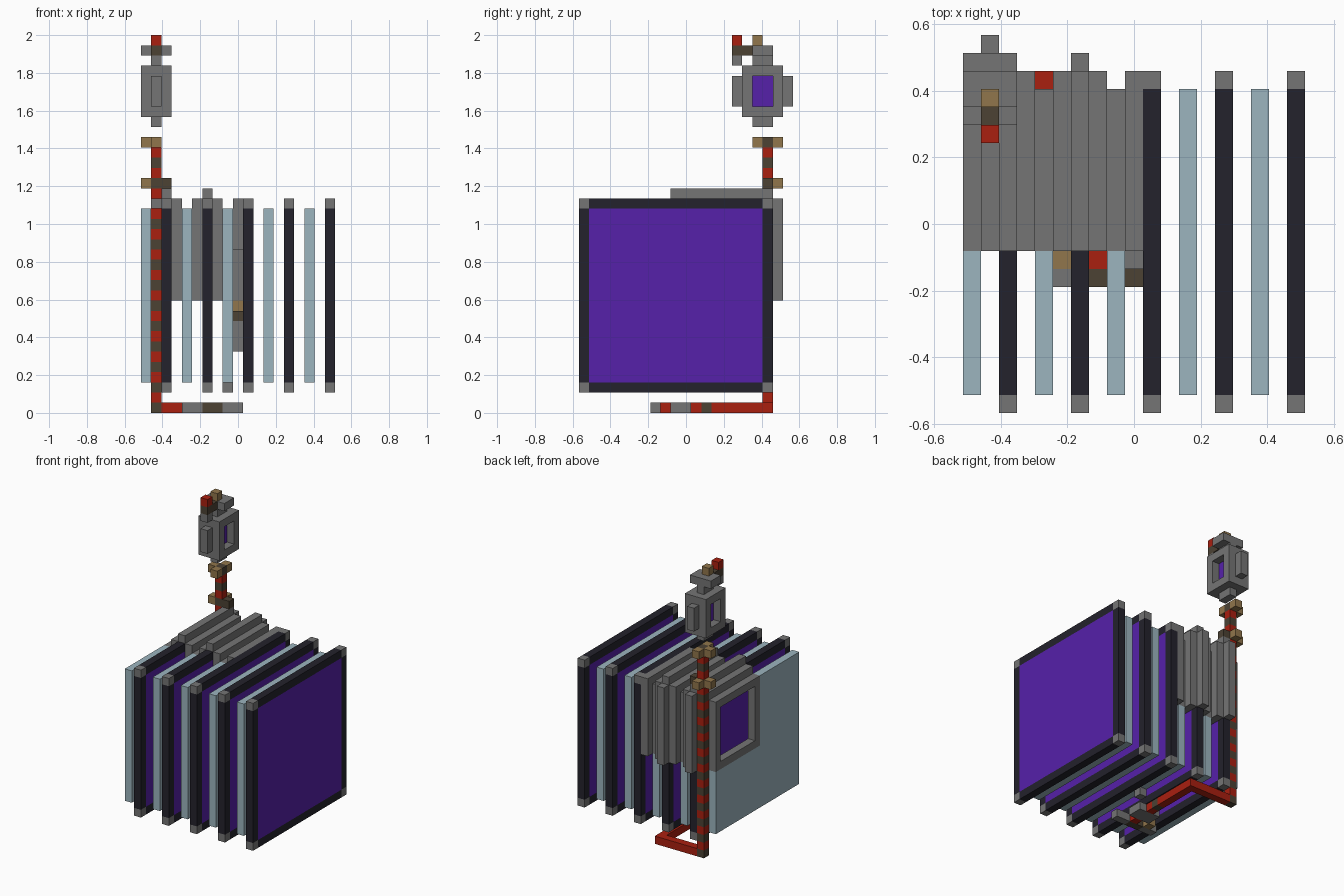
import bpy
import bmesh
from mathutils import Matrix, Vector

cube = bpy.data.objects.get("Cube")
if cube:
    bpy.data.objects.remove(cube)

U = 2 / 37                                   # edge of one block
ORIGIN = Vector((-9.5 * U, -10.5 * U, 0))


def material(name, rgb):
    m = bpy.data.materials.new(name)
    m.use_nodes = True
    m.diffuse_color = (*rgb, 1)
    m.node_tree.nodes["Principled BSDF"].inputs["Base Color"].default_value = (*rgb, 1)
    return m


GREY = material("stone grey", (.178, .178, .178))
PURPLE = material("purple", (.093, .015, .40))
DARK = material("dark navy", (.017, .016, .025))
GLASS = material("pale blue", (.333, .462, .521))
RED = material("red", (.40, .014, .005))
BROWN = material("brown", (.072, .054, .034))
TAN = material("tan", (.283, .181, .072))


def part(name, *blocks):
    """One object from blocks: (material, x range, y range, z range), inclusive cells."""
    bm = bmesh.new()
    mats = []
    for mat, *ranges in blocks:
        if mat not in mats:
            mats.append(mat)
        spans = [r if isinstance(r, tuple) else (r, r) for r in ranges]
        size = Vector([(b - a + 1) * U for a, b in spans])
        mid = ORIGIN + Vector([(a + b + 1) * U / 2 for a, b in spans])
        made = bmesh.ops.create_cube(bm, size=1, matrix=Matrix.LocRotScale(mid, None, size))
        for f in {f for v in made["verts"] for f in v.link_faces}:
            f.material_index = mats.index(mat)
    me = bpy.data.meshes.new(name)
    bm.to_mesh(me)
    bm.free()
    for m in mats:
        me.materials.append(m)
    ob = bpy.data.objects.new(name, me)
    bpy.context.collection.objects.link(ob)


def ring(mat, i, j0, j1, k0, k1):
    """Four bars around a rectangle in the y-z plane."""
    return [(mat, i, j, (k0, k1)) for j in (j0, j1)] + \
           [(mat, i, (j0 + 1, j1 - 1), k) for k in (k0, k1)]


# framed purple panels with grey corners
for i in range(2, 19, 4):
    bars = [(DARK, i, j, (3, 19)) for j in (0, 18)]
    bars += [(DARK, i, (1, 17), k) for k in (2, 20)]
    corners = [(GREY, i, j, k) for j in (0, 18) for k in (2, 20)]
    part("panel_frame", *bars, *corners)
    part("panel", (PURPLE, i, (1, 17), (3, 19)))

# pale sheets, the first three notched at the upper back
for i in range(0, 17, 4):
    if i <= 8:
        part("pale_sheet", (GLASS, i, (1, 8), (3, 19)), (GLASS, i, (9, 17), (3, 10)))
        part("sheet_ring", *ring(GREY, i, 9, 17, 11, 19))
    else:
        part("pale_sheet", (GLASS, i, (1, 17), (3, 19)))
part("sheet_foot", (GREY, 8, 10, 2))

# grey casing over the upper back
for i in (2, 6):
    part("outer_casing", (GREY, i, (9, 18), 21), (GREY, i, 19, (11, 20)))
for i in (3, 5, 7, 9):
    part("inner_casing", *ring(GREY, i, 9, 18, 11, 20))
part("casing_bar", (GREY, 1, (9, 17), 20))

# hanging handle
part("handle", (GREY, 9, 8, (11, 15)), (TAN, 9, 8, 10), (BROWN, 9, (7, 8), 9),
     (GREY, 9, 7, (6, 8)))

# striped pole with two collars
part("pole", *[(RED if k % 2 else BROWN, 1, 18, k) for k in range(27)])
part("lower_collar", (TAN, 0, 18, 22), (BROWN, 2, 18, 22), (TAN, 1, 19, 22))
part("upper_collar", (TAN, 0, 18, 26), (TAN, 1, 17, 26), (TAN, 1, 19, 26))

# ground rod and its end piece
part("ground_rod", (RED, (2, 7), 18, 0), (RED, 7, (13, 17), 0), (BROWN, 7, 12, 0),
     (RED, 7, 11, 0))
part("ground_end", (GREY, (6, 8), (9, 10), 0), (RED, 7, 8, 0), (TAN, 5, 8, 0),
     (GREY, (4, 5), 7, 0), (BROWN, (6, 7), 7, 0), (GREY, (8, 9), 7, 0))

# floating lantern
for i in (0, 2):
    part("lantern_side", *ring(GREY, i, 16, 19, 29, 33))
part("lantern_core", (PURPLE, 1, (17, 18), (30, 32)), (GREY, 1, (17, 18), 28),
     *[(GREY, 1, (16, 19), k) for k in (29, 33)],
     *[(GREY, 1, j, (30, 32)) for j in ((15, 16), (19, 20))])
part("lantern_cap", (GREY, 1, (17, 18), 34), (GREY, (0, 2), (17, 18), 35), (TAN, 1, 17, 36))
part("lantern_hook", (BROWN, 1, (15, 16), 35), (GREY, 1, 15, 34), (RED, 1, 15, 36))
